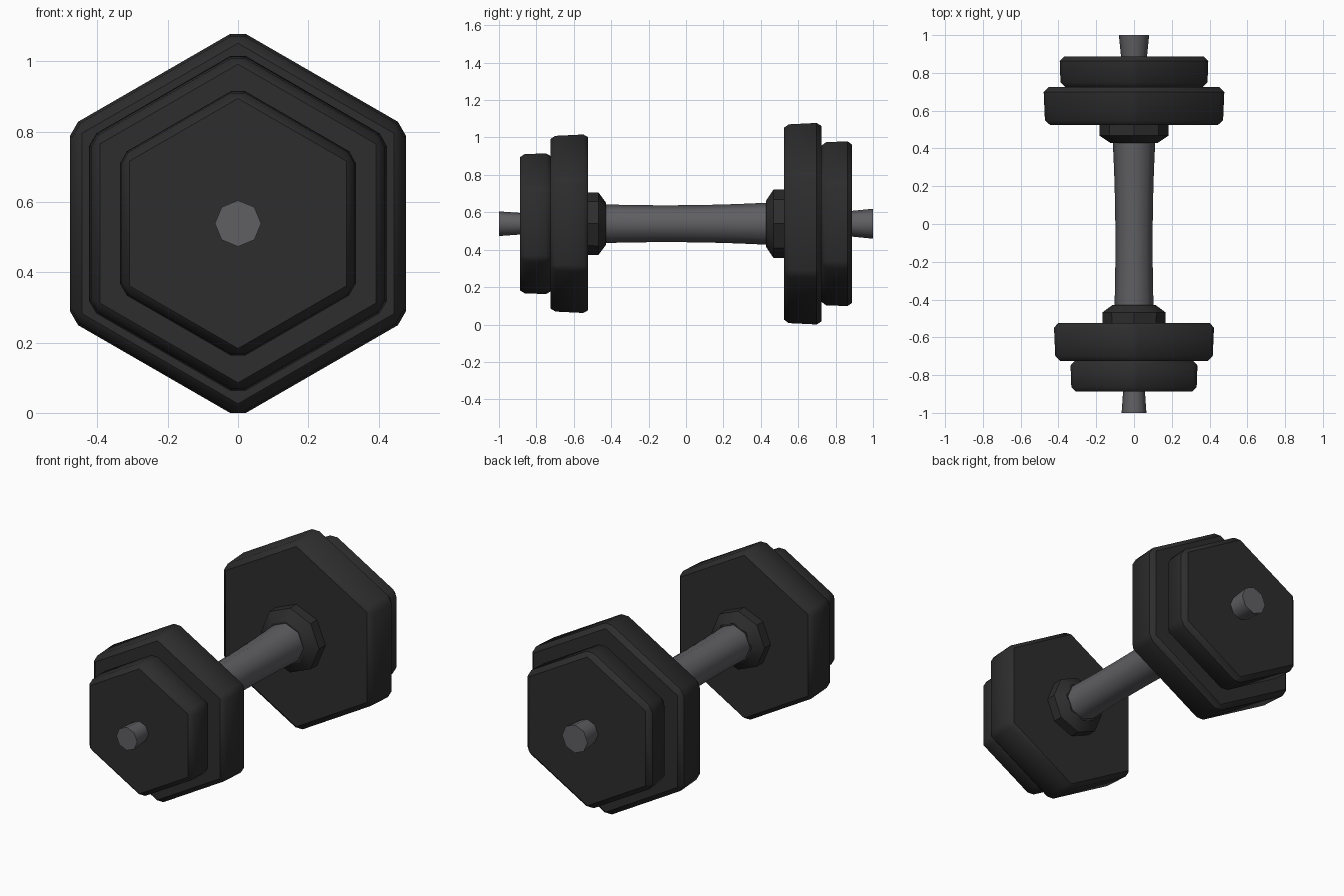
import bpy, bmesh, math

if "Cube" in bpy.data.objects:
    bpy.data.objects.remove(bpy.data.objects["Cube"])

AXIS_Z = 0.539
TAPER = 0.098      # everything widens slightly towards the back


def material(name, v, b):
    m = bpy.data.materials.new(name)
    m.diffuse_color = (v, v, b, 1)
    m.use_nodes = True
    m.node_tree.nodes["Principled BSDF"].inputs["Base Color"].default_value = m.diffuse_color
    return m


RUBBER = material("dark_rubber", 0.026, 0.027)
STEEL = material("grey_steel", 0.115, 0.125)


def lathe(name, profile, sides, mat, bevel=0.0, smooth=35):
    """Closed solid around the y axis from (y, radius) points, tapered along y."""
    bm = bmesh.new()
    rings = []
    for y, r in profile:
        angles = [2 * math.pi * i / sides for i in range(sides)]
        rings.append([bm.verts.new((r * math.sin(a), y, r * math.cos(a))) for a in angles])
    for a, b in zip(rings, rings[1:]):
        for i in range(sides):
            j = (i + 1) % sides
            bm.faces.new((a[i], a[j], b[j], b[i]))
    bm.faces.new(rings[0])
    bm.faces.new(rings[-1])
    bmesh.ops.recalc_face_normals(bm, faces=bm.faces)
    if bevel:
        bmesh.ops.bevel(bm, geom=bm.edges[:], offset=bevel, segments=1,
                        profile=0.5, affect='EDGES')
    for v in bm.verts:
        s = 1 + TAPER * v.co.y
        v.co.x *= s
        v.co.z = v.co.z * s + AXIS_Z
    mesh = bpy.data.meshes.new(name)
    bm.to_mesh(mesh)
    bm.free()
    mesh.materials.append(mat)
    ob = bpy.data.objects.new(name, mesh)
    bpy.context.collection.objects.link(ob)
    bpy.ops.object.select_all(action='DESELECT')
    ob.select_set(True)
    bpy.context.view_layer.objects.active = ob
    bpy.ops.object.shade_smooth_by_angle(angle=math.radians(smooth))
    return ob


# Handle with a gently waisted grip
grip = []
for i in range(13):
    y = -0.5 + i / 12
    grip.append((y, 0.099 + 0.047 * y * y))
lathe("handle", grip, 8, STEEL, smooth=60)

for side, label in ((-1, "front"), (1, "back")):
    # Hexagonal weight plates
    for part, y0, y1, apothem in (("inner_plate", 0.524, 0.724, 0.4475),
                                  ("outer_plate", 0.724, 0.888, 0.3625)):
        r = apothem / math.cos(math.pi / 6)
        lathe(f"{label}_{part}", [(side * y0, r), (side * y1, r)], 6, RUBBER, bevel=0.025)
    # Collar between handle and plates
    lathe(f"{label}_collar",
          [(side * 0.428, 0.118), (side * 0.468, 0.175), (side * 0.54, 0.175)], 8, RUBBER)
    # Flared bar end
    lathe(f"{label}_bar_end", [(side * 0.86, 0.061), (side * 1.0, 0.073)], 8, STEEL, smooth=60)
